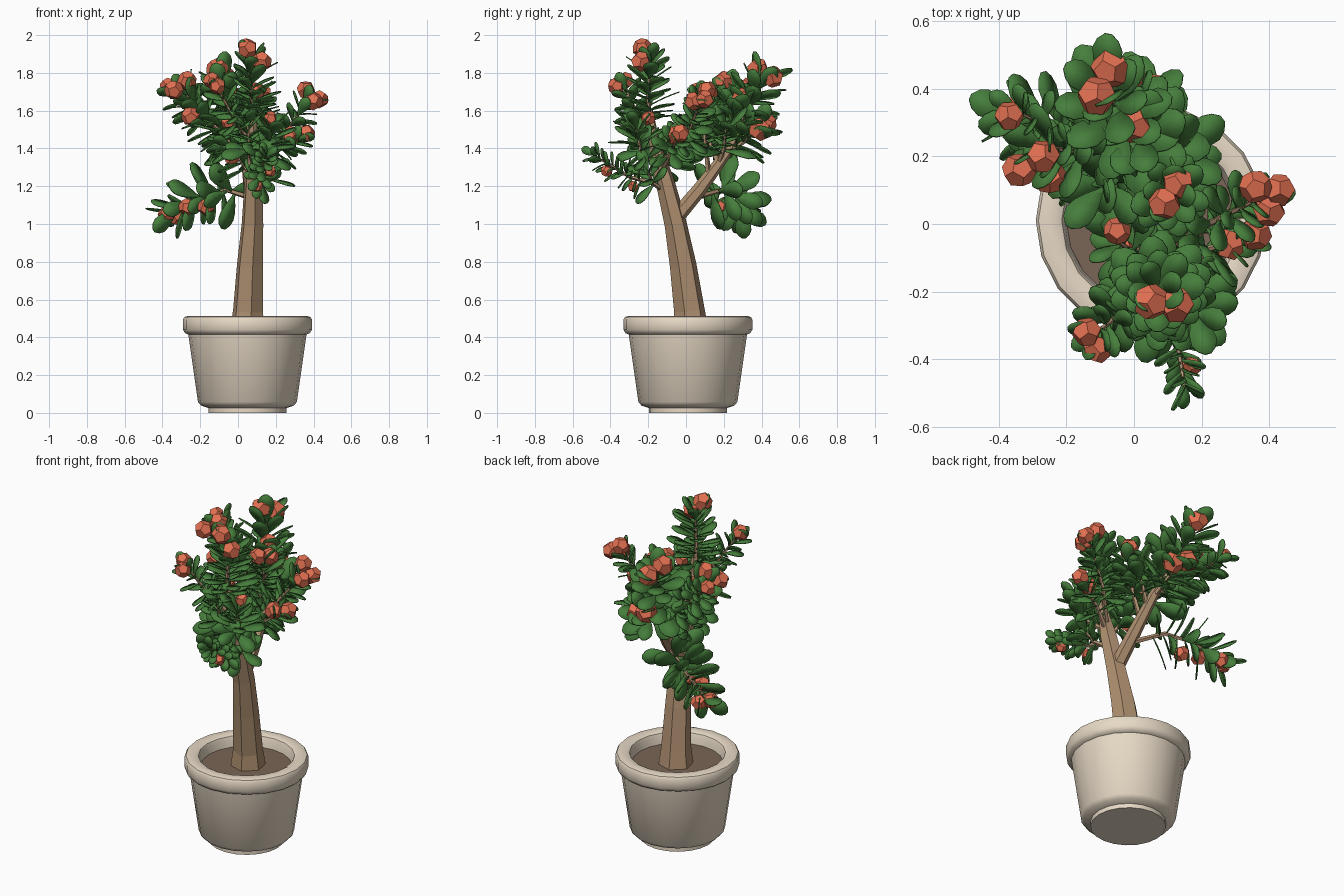
import bpy, bmesh, math, random
from mathutils import Vector

if "Cube" in bpy.data.objects:
    bpy.data.objects.remove(bpy.data.objects["Cube"])

random.seed(4)


def material(name, r, g, b):
    lin = [((c / 255 + 0.055) / 1.055) ** 2.4 for c in (r, g, b)]
    m = bpy.data.materials.new(name)
    m.diffuse_color = (*lin, 1)
    m.use_nodes = True
    m.node_tree.nodes["Principled BSDF"].inputs["Base Color"].default_value = m.diffuse_color
    return m


CLAY = material("pale clay", 234, 220, 200)
SOIL = material("brown soil", 122, 101, 86)
BARK = material("tan bark", 174, 143, 112)
GREEN = material("leaf green", 70, 126, 60)
CORAL = material("coral fruit", 226, 112, 82)


def finish(bm, name, mat, smooth=None):
    bmesh.ops.recalc_face_normals(bm, faces=bm.faces)
    me = bpy.data.meshes.new(name)
    bm.to_mesh(me)
    bm.free()
    me.materials.append(mat)
    ob = bpy.data.objects.new(name, me)
    bpy.context.collection.objects.link(ob)
    if smooth:
        bpy.ops.object.select_all(action='DESELECT')
        ob.select_set(True)
        bpy.context.view_layer.objects.active = ob
        bpy.ops.object.shade_smooth_by_angle(angle=math.radians(smooth))
    return ob


def lathe(bm, profile, cx, cy, n=20):
    rings = [[bm.verts.new((cx + r * math.cos(math.tau * i / n),
                            cy + r * math.sin(math.tau * i / n), z)) for i in range(n)]
             for r, z in profile]
    for a, b in zip(rings, rings[1:]):
        for i in range(n):
            bm.faces.new((a[i], a[(i + 1) % n], b[(i + 1) % n], b[i]))
    bm.faces.new(rings[0])
    bm.faces.new(rings[-1])


def frame(axis):
    u = axis.cross(Vector((0.31, 0.95, 0.05))).normalized()
    return u, axis.cross(u).normalized()


def tube(bm, pts, radii, n):
    pts = [Vector(p) for p in pts]
    rings = []
    for i, p in enumerate(pts):
        axis = (pts[min(i + 1, len(pts) - 1)] - pts[max(i - 1, 0)]).normalized()
        u, v = frame(axis)
        rings.append([bm.verts.new(p + radii[i] * (u * math.cos(math.tau * k / n)
                                                   + v * math.sin(math.tau * k / n)))
                      for k in range(n)])
    for a, b in zip(rings, rings[1:]):
        for k in range(n):
            bm.faces.new((a[k], a[(k + 1) % n], b[(k + 1) % n], b[k]))
    bm.faces.new(rings[0])
    bm.faces.new(rings[-1])


# half width of a leaf along its length, both as fractions of the length
LEAF = [(0, .025), (.15, .06), (.35, .16), (.55, .23), (.75, .25), (.9, .18), (1, .06)]


def leaf(bm, base, d, n, length):
    side = d.cross(n)
    rows = []
    for t, w in LEAF:
        c = base + d * t * length - n * 0.1 * t * t * length
        rows.append((bm.verts.new(c - side * w * length), bm.verts.new(c + side * w * length)))
    for a, b in zip(rows, rows[1:]):
        bm.faces.new((a[0], a[1], b[1], b[0]))


def fruit(bm, centre, r):
    # dodecahedron: the hull of a cube and three golden rectangles
    g = (1 + 5 ** 0.5) / 2
    pts = [(x, y, z) for x in (-1, 1) for y in (-1, 1) for z in (-1, 1)]
    for a in (-1 / g, 1 / g):
        for b in (-g, g):
            pts += [(0, a, b), (a, b, 0), (b, 0, a)]
    turn = Vector((0, 0, 1)).rotation_difference(
        Vector((random.uniform(-1, 1), random.uniform(-1, 1), 0.6)))
    vs = [bm.verts.new(Vector(centre) + turn @ Vector(p) * r / 3 ** 0.5) for p in pts]
    bmesh.ops.convex_hull(bm, input=vs)


wood, leaves, fruits = bmesh.new(), bmesh.new(), bmesh.new()


def twig(pts, count, length, berries=(), r=0.016, size=0.055, start=0.3):
    """A tapering branch with leaves spiralling round its outer part."""
    pts = [Vector(p) for p in pts]
    last = len(pts) - 1
    tube(wood, pts, [r * (1 - 0.65 * i / last) for i in range(last + 1)], 5)
    for i in range(count):
        f = i / (count - 1)
        t = (start + (1 - start) * f) * last
        k = min(int(t), last - 1)
        axis = (pts[k + 1] - pts[k]).normalized()
        base = pts[k].lerp(pts[k + 1], t - k)
        u, v = frame(axis)
        ang = i * 2.4 + random.uniform(-.2, .2)
        out = u * math.cos(ang) + v * math.sin(ang)
        pitch = math.radians(76 - 46 * f ** 1.5 + random.uniform(-8, 8))
        d = axis * math.cos(pitch) + out * math.sin(pitch)
        n = axis * math.sin(pitch) - out * math.cos(pitch)
        leaf(leaves, base, d, n, length * random.uniform(.85, 1.08) * (1 - .15 * f))
    for b in berries:
        fruit(fruits, b, size)


# pot with foot, tapered body and rolled rim
bm = bmesh.new()
lathe(bm, [(.207, 0), (.207, .026), (.245, .038), (.262, .058), (.313, .415), (.33, .422),
           (.341, .44), (.341, .495), (.333, .508), (.315, .513), (.28, .513), (.264, .505),
           (.256, .485), (.247, .42)], .05, .01)
finish(bm, "pot", CLAY, 40)
bm = bmesh.new()
lathe(bm, [(.252, .425), (.25, .445)], .05, .01)
finish(bm, "soil", SOIL)

# trunk leaning to the front, and the thick rear limb
bm = bmesh.new()
tube(bm, [(.05, .025, .43), (.053, .018, .54), (.063, -.015, .78), (.077, -.055, 1.0),
          (.083, -.115, 1.24), (.08, -.165, 1.42), (.075, -.195, 1.6)],
     [.098, .083, .072, .06, .05, .03, .02], 6)
finish(bm, "trunk", BARK)
bm = bmesh.new()
tube(bm, [(.075, -.04, 1.05), (.065, .07, 1.18), (.04, .21, 1.37), (.01, .27, 1.48)],
     [.042, .038, .028, .018], 6)
finish(bm, "rear_limb", BARK)

# leader at the top of the trunk
twig([(.075, -.195, 1.54), (.07, -.2, 1.68), (.07, -.19, 1.85)], 34, .175,
     [(.05, -.23, 1.93), (.125, -.24, 1.86)], start=0)
# front left shoot
twig([(.08, -.17, 1.42), (-.02, -.25, 1.56), (-.11, -.32, 1.72)], 20, .13,
     [(-.14, -.32, 1.76), (-.11, -.37, 1.73)], size=.045)
# low front shoot with small leaves
twig([(.085, -.12, 1.2), (.12, -.3, 1.25), (.15, -.48, 1.36)], 30, .1,
     [(.17, -.42, 1.28), (.1, -.28, 1.2)], size=.032, r=.014)
# front right shoots
twig([(.08, -.15, 1.3), (.16, -.24, 1.38), (.18, -.26, 1.5)], 18, .17,
     [(.17, -.2, 1.56)], size=.04, start=.2)
twig([(.08, -.15, 1.32), (.06, -.25, 1.4), (.05, -.27, 1.53)], 16, .16)
twig([(.085, -.12, 1.18), (.14, -.18, 1.22), (.18, -.2, 1.28)], 9, .16)
# right hand shoots
twig([(.085, -.13, 1.32), (.22, -.0, 1.45), (.36, .07, 1.63)], 26, .14,
     [(.36, .11, 1.71), (.43, .1, 1.66), (.4, .04, 1.65)], size=.05)
twig([(.085, -.13, 1.28), (.2, -.08, 1.38), (.3, -.05, 1.44)], 15, .145,
     [(.28, -.06, 1.47), (.36, -.03, 1.48)], size=.05)
# inner shoots
twig([(.08, -.13, 1.24), (.02, -.1, 1.33), (-.05, -.05, 1.43)], 14, .15,
     [(-.03, -.09, 1.35), (-.05, -.02, 1.54)], size=.042)
twig([(.05, .12, 1.25), (.1, .1, 1.45), (.11, .09, 1.64)], 26, .165,
     [(.09, .06, 1.7), (.13, .12, 1.69)], size=.05)
# big leaved rear shoots
twig([(.04, .21, 1.37), (-.03, .3, 1.56), (-.08, .39, 1.74)], 24, .215,
     [(-.07, .46, 1.78), (-.11, .38, 1.82)], size=.06)
twig([(.04, .2, 1.36), (.03, .3, 1.43), (0, .36, 1.51)], 14, .2,
     [(-.03, .42, 1.53), (.05, .39, 1.5)], size=.062)
twig([(.05, .17, 1.32), (.03, .24, 1.45), (.02, .26, 1.6)], 16, .21,
     [(0, .29, 1.67)], size=.052)
twig([(.05, .17, 1.32), (.1, .2, 1.4), (.14, .21, 1.5)], 12, .19)
twig([(.05, .17, 1.32), (-.04, .13, 1.42), (-.09, .11, 1.53)], 13, .19)
# rear left shoot
twig([(.04, .2, 1.36), (-.1, .2, 1.5), (-.27, .23, 1.68)], 28, .175,
     [(-.27, .2, 1.76), (-.34, .16, 1.71), (-.25, .14, 1.57)], size=.052)
twig([(-.1, .2, 1.5), (-.24, .28, 1.6), (-.34, .33, 1.7)], 14, .14,
     [(-.37, .32, 1.73)], size=.045, r=.012)
# low left shoot
twig([(.07, .04, 1.14), (-.06, .19, 1.18), (-.2, .27, 1.14), (-.33, .31, 1.07)], 26, .2,
     [(-.38, .31, 1.05), (-.33, .35, 1.04), (-.27, .23, 1.09), (-.17, .2, 1.09)],
     size=.046, start=.22)

finish(wood, "branches", BARK)
finish(fruits, "fruits", CORAL)
ob = finish(leaves, "leaves", GREEN, 50)
thick = ob.modifiers.new("thickness", 'SOLIDIFY')
thick.thickness = 0.006
thick.offset = 0
